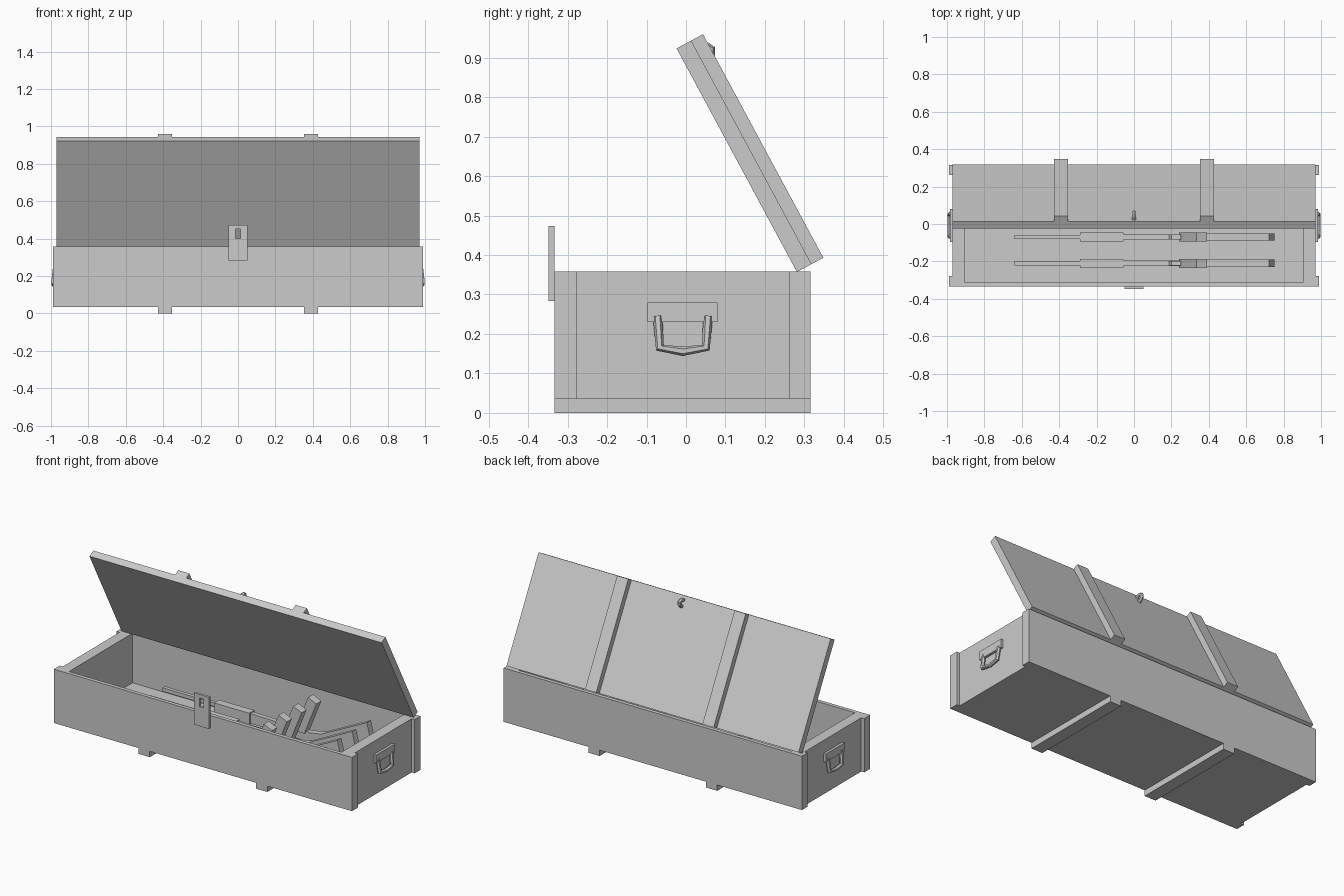
import bpy, bmesh, math
from mathutils import Vector, Matrix

old = bpy.data.objects.get("Cube")
if old:
    bpy.data.objects.remove(old, do_unlink=True)

grey = bpy.data.materials.new("plain_grey")
grey.use_nodes = True
GREY = (0.6, 0.6, 0.6, 1)
grey.diffuse_color = GREY
grey.node_tree.nodes["Principled BSDF"].inputs["Base Color"].default_value = GREY


def finish(name, bm, matrix=None):
    bmesh.ops.recalc_face_normals(bm, faces=bm.faces)
    mesh = bpy.data.meshes.new(name)
    bm.to_mesh(mesh)
    bm.free()
    mesh.materials.append(grey)
    obj = bpy.data.objects.new(name, mesh)
    bpy.context.collection.objects.link(obj)
    if matrix:
        obj.matrix_world = matrix
    return obj


def box(name, x, y, z, matrix=None):
    """Box from (min, max) ranges on each axis."""
    bm = bmesh.new()
    bmesh.ops.create_cube(bm, size=1)
    for v in bm.verts:
        v.co = [(r[0] + r[1]) / 2 + c * (r[1] - r[0]) for r, c in zip((x, y, z), v.co)]
    return finish(name, bm, matrix)


def slab(name, profile, y, half):
    """Side profile in x and z, given a thickness along y."""
    bm = bmesh.new()
    face = bm.faces.new([bm.verts.new((px, y - half, pz)) for px, pz in profile])
    ext = bmesh.ops.extrude_face_region(bm, geom=[face])
    bmesh.ops.translate(bm, vec=(0, 2 * half, 0),
                        verts=[g for g in ext["geom"] if isinstance(g, bmesh.types.BMVert)])
    return finish(name, bm)


def tube(name, points, radius, sides, matrix=None):
    """Flat-faced bar swept along a path lying near a plane of constant x."""
    bm = bmesh.new()
    pts = [Vector(p) for p in points]
    rings = []
    for i, p in enumerate(pts):
        tan = (pts[min(i + 1, len(pts) - 1)] - pts[max(i - 1, 0)]).normalized()
        side = Vector((1, 0, 0))
        side = (side - tan * side.dot(tan)).normalized()
        up = tan.cross(side)
        angles = [2 * math.pi * (k + 0.5) / sides for k in range(sides)]
        rings.append([bm.verts.new(p + radius * (math.cos(a) * side + math.sin(a) * up)) for a in angles])
    for a, b in zip(rings, rings[1:]):
        for k in range(sides):
            n = (k + 1) % sides
            bm.faces.new((a[k], a[n], b[n], b[k]))
    bm.faces.new(rings[0])
    bm.faces.new(rings[-1])
    return finish(name, bm, matrix)


# Open crate
FRONT, BACK, BASE, TOP = -0.333, 0.315, 0.035, 0.358
box("front_wall", (-0.99, 0.99), (FRONT, -0.31), (BASE, TOP))
box("back_wall", (-0.99, 0.99), (0.292, BACK), (BASE, TOP))
box("crate_floor", (-0.97, 0.97), (-0.31, 0.292), (BASE, 0.06))
for s, label in ((-1, "right"), (1, "left")):
    def xr(a, b):
        return sorted((s * a, s * b))
    box(label + "_end_wall", xr(0.905, 0.97), (-0.31, 0.292), (0.06, TOP))
    box(label + "_front_post", xr(0.97, 0.99), (-0.31, -0.277), (BASE, TOP))
    box(label + "_back_post", xr(0.97, 0.99), (0.262, 0.292), (BASE, TOP))
    box(label + "_runner", xr(0.353, 0.428), (FRONT, BACK), (0, BASE))
    # Carrying handle
    box(label + "_handle_plate", xr(0.97, 0.985), (-0.097, 0.08), (0.23, 0.28))
    path = [(-0.072, 0.245), (-0.066, 0.165), (-0.008, 0.156), (0.05, 0.165), (0.056, 0.245)]
    tube(label + "_handle", [(s * (0.979 if z > 0.2 else 0.988), y, z) for y, z in path], 0.012, 6)

# Open lid: local z runs up the lid, local y through its thickness
lid = Matrix.Translation((0, 0.281, 0.357)) @ Matrix.Rotation(math.radians(28.3), 4, "X")
LENGTH = 0.643
box("lid", (-0.97, 0.97), (0, 0.042), (0, LENGTH), lid)
for x, label in ((-0.39, "right"), (0.39, "left")):
    box(label + "_lid_batten", (x - 0.037, x + 0.037), (0.042, 0.076), (0, LENGTH), lid)
arch = [(0, 0.04 + 0.036 * math.sin(a), 0.6 + 0.018 * math.cos(a))
        for a in [math.pi * i / 6 for i in range(7)]]
tube("lid_staple", arch, 0.011, 6, lid)

# Hasp plate with a slot, built as a frame
hasp_y = (-0.348, FRONT)
box("hasp_lower", (-0.05, 0.05), hasp_y, (0.283, 0.4))
box("hasp_upper", (-0.05, 0.05), hasp_y, (0.452, 0.473))
for s in (-1, 1):
    box("hasp_side", sorted((s * 0.013, s * 0.05)), hasp_y, (0.4, 0.452))

# Four rifles lying upside down, muzzles toward -x
for i in range(4):
    y = -0.21 + 0.14 * i
    slab("barrel", [(-0.64, 0.115), (-0.28, 0.115), (-0.28, 0.137), (-0.64, 0.137)], y, 0.011)
    slab("handguard", [(-0.29, 0.075), (-0.055, 0.075), (-0.055, 0.145), (-0.29, 0.145)], y, 0.024)
    slab("receiver", [(-0.06, 0.08), (0.39, 0.07), (0.39, 0.13), (-0.06, 0.14)], y, 0.014)
    slab("trigger_guard", [(0.18, 0.12), (0.25, 0.12), (0.25, 0.165), (0.2, 0.165)], y, 0.013)
    slab("grip", [(0.24, 0.12), (0.31, 0.12), (0.39, 0.32), (0.335, 0.345)], y, 0.024)
    slab("stock", [(0.33, 0.075), (0.42, 0.085), (0.75, 0.185), (0.722, 0.295),
                   (0.42, 0.145), (0.33, 0.13)], y, 0.019)
